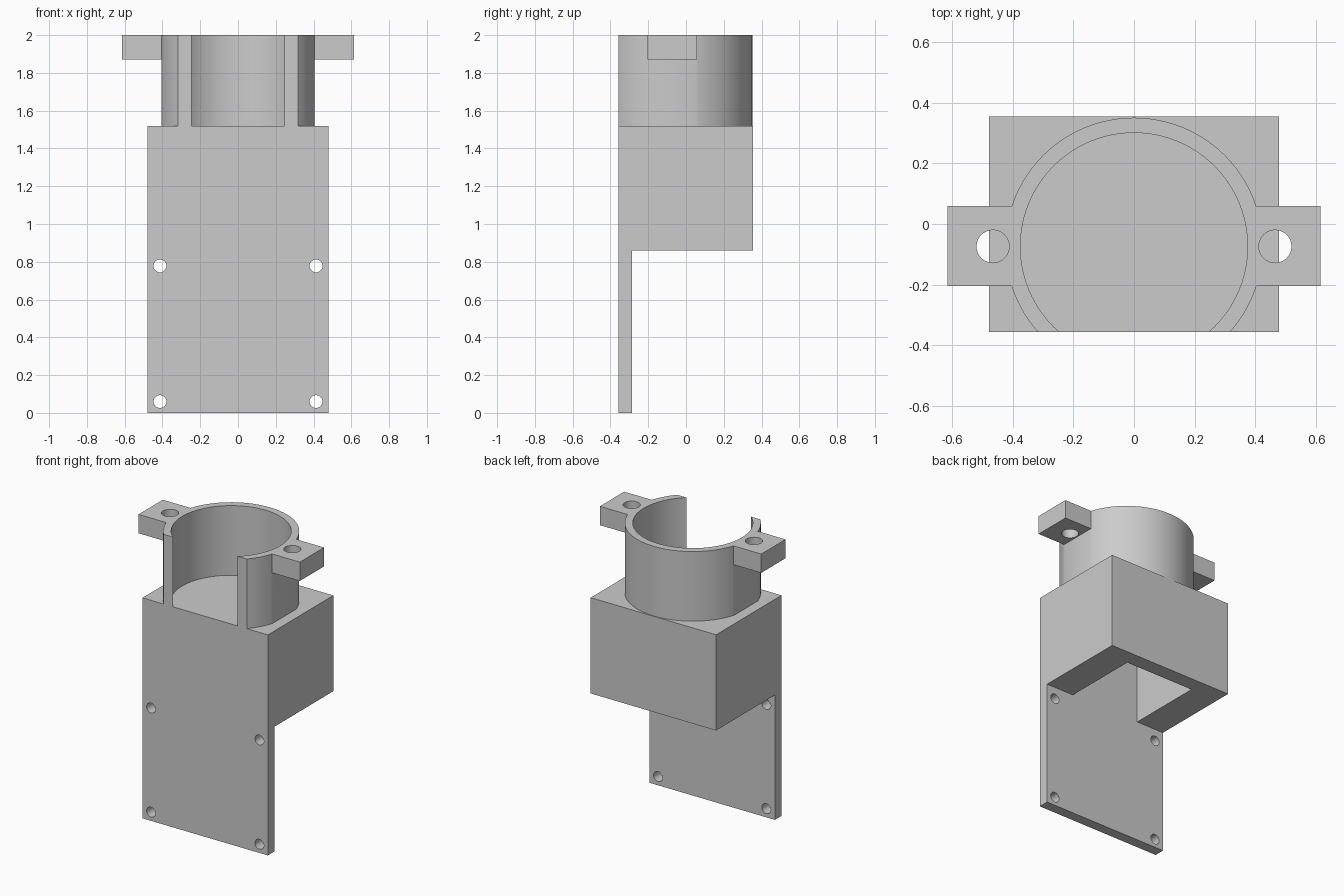
import bpy, bmesh, math
from mathutils import Matrix

if "Cube" in bpy.data.objects:
    bpy.data.objects.remove(bpy.data.objects["Cube"])

grey = bpy.data.materials.new("plain grey")
grey.use_nodes = True
GREY = (0.6, 0.6, 0.6, 1)
grey.diffuse_color = GREY
grey.node_tree.nodes["Principled BSDF"].inputs["Base Color"].default_value = GREY

HALF_W, FRONT, BACK = 0.478, -0.357, 0.355
STEP_Z, TOP_Z, RIM_Z = 0.86, 1.52, 2.0
PLATE_BACK = -0.285
TUBE_Y = -0.074


def to_object(name, bm):
    bmesh.ops.recalc_face_normals(bm, faces=bm.faces)
    mesh = bpy.data.meshes.new(name)
    bm.to_mesh(mesh)
    bm.free()
    mesh.materials.append(grey)
    obj = bpy.data.objects.new(name, mesh)
    bpy.context.collection.objects.link(obj)
    return obj


def box(name, x0, x1, y0, y1, z0, z1):
    bm = bmesh.new()
    size = Matrix.Diagonal((x1 - x0, y1 - y0, z1 - z0, 1))
    move = Matrix.Translation(((x0 + x1) / 2, (y0 + y1) / 2, (z0 + z1) / 2))
    bmesh.ops.create_cube(bm, size=1, matrix=move @ size)
    return to_object(name, bm)


def cylinder(name, radius, depth, centre, along_y=False, sides=32):
    bm = bmesh.new()
    turn = Matrix.Rotation(math.pi / 2 if along_y else 0, 4, "X")
    bmesh.ops.create_cone(bm, cap_ends=True, segments=sides, radius1=radius,
                          radius2=radius, depth=depth,
                          matrix=Matrix.Translation(centre) @ turn)
    return to_object(name, bm)


def combine(target, tool, operation):
    mod = target.modifiers.new(operation.title(), "BOOLEAN")
    mod.operation, mod.solver, mod.object = operation, "EXACT", tool
    bpy.context.view_layer.objects.active = target
    bpy.ops.object.modifier_apply(modifier=mod.name)
    bpy.data.objects.remove(tool)


# Body: mounting plate and housing block as one L-shaped side profile
profile = [(FRONT, 0), (PLATE_BACK, 0), (PLATE_BACK, STEP_Z),
           (BACK, STEP_Z), (BACK, TOP_Z), (FRONT, TOP_Z)]
bm = bmesh.new()
face = bm.faces.new([bm.verts.new((-HALF_W, y, z)) for y, z in profile])
extruded = bmesh.ops.extrude_face_region(bm, geom=[face])["geom"]
bmesh.ops.translate(bm, vec=(2 * HALF_W, 0, 0),
                    verts=[v for v in extruded if isinstance(v, bmesh.types.BMVert)])
body = to_object("plate_and_housing", bm)

# Pocket opening downward behind the plate
combine(body, box("pocket", -0.265, 0.265, PLATE_BACK, 0.25, STEP_Z - 0.1, 1.45), "DIFFERENCE")

# Screw holes through the plate
for x in (-0.413, 0.413):
    for z in (0.06, 0.778):
        combine(body, cylinder("screw_hole", 0.034, 0.2, (x, -0.32, z), True), "DIFFERENCE")

# Collar: round tube trimmed flat at the front and both sides
mid_z = (TOP_Z + RIM_Z) / 2
collar = cylinder("collar", 0.425, RIM_Z - TOP_Z, (0, TUBE_Y, mid_z), sides=96)
combine(collar, box("trim", -0.405, 0.405, FRONT, 1, 1, 3), "INTERSECT")

# Ears with a bolt hole each, fused to the collar
for side in (-1, 1):
    x0, x1 = sorted((side * 0.39, side * 0.615))
    combine(collar, box("ear", x0, x1, -0.205, 0.059, 1.87, RIM_Z), "UNION")
    combine(collar, cylinder("bolt_hole", 0.054, 0.5, (side * 0.466, TUBE_Y, 1.95)), "DIFFERENCE")

# Bore, open toward the front
combine(collar, cylinder("bore", 0.375, 1, (0, TUBE_Y, mid_z), sides=96), "DIFFERENCE")

for obj in (body, collar):
    bpy.ops.object.select_all(action="DESELECT")
    obj.select_set(True)
    bpy.context.view_layer.objects.active = obj
    bpy.ops.object.shade_smooth_by_angle(angle=math.radians(30))
